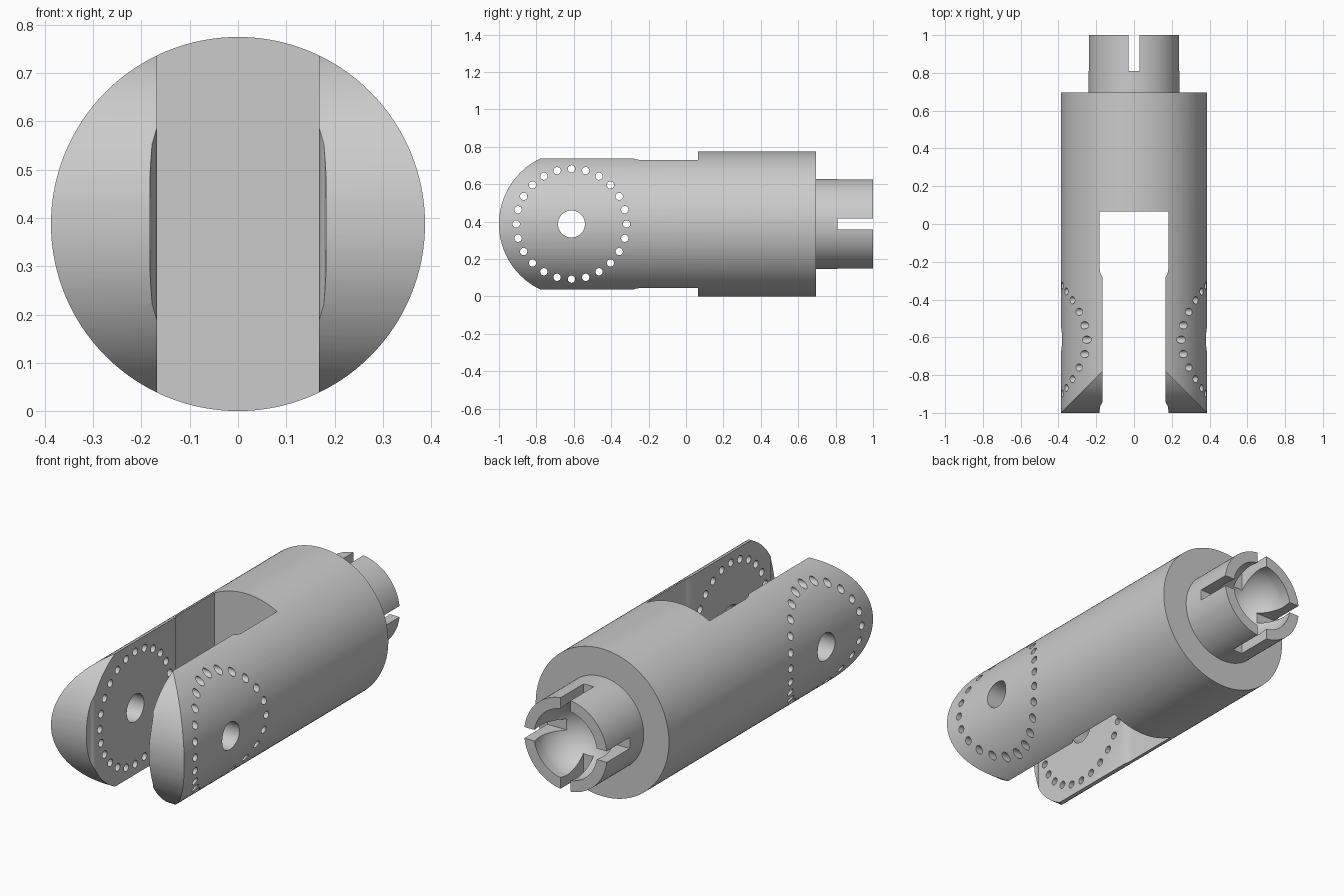
import bpy, bmesh
from math import sin, cos, pi, sqrt
from mathutils import Vector, Matrix

R = 0.3875          # body radius, also the height of the axis
PIVOT_Y = -0.6125   # centre of the rounded fork end

if "Cube" in bpy.data.objects:
    bpy.data.objects.remove(bpy.data.objects["Cube"], do_unlink=True)

grey = bpy.data.materials.new("light_grey")
grey.use_nodes = True
grey.diffuse_color = (0.6, 0.6, 0.6, 1)
grey.node_tree.nodes["Principled BSDF"].inputs["Base Color"].default_value = (0.6, 0.6, 0.6, 1)


def finish(name, bm):
    bmesh.ops.recalc_face_normals(bm, faces=bm.faces)
    mesh = bpy.data.meshes.new(name)
    bm.to_mesh(mesh)
    bm.free()
    mesh.materials.append(grey)
    obj = bpy.data.objects.new(name, mesh)
    bpy.context.collection.objects.link(obj)
    return obj


def lathe(name, profile, steps=128):
    """Revolve (radius, y) points about the long axis."""
    bm = bmesh.new()
    verts = [bm.verts.new((r, y, R)) for r, y in profile]
    edges = [bm.edges.new(pair) for pair in zip(verts, verts[1:])]
    bmesh.ops.spin(bm, geom=verts + edges, cent=(0, 0, R), axis=(0, 1, 0),
                   angle=2 * pi, steps=steps)
    bmesh.ops.remove_doubles(bm, verts=bm.verts, dist=1e-5)
    return finish(name, bm)


def prism(name, points, extrude):
    """Extrude a flat outline along a vector."""
    bm = bmesh.new()
    face = bm.faces.new([bm.verts.new(p) for p in points])
    new = bmesh.ops.extrude_face_region(bm, geom=[face])["geom"]
    bmesh.ops.translate(bm, vec=Vector(extrude),
                        verts=[v for v in new if isinstance(v, bmesh.types.BMVert)])
    return finish(name, bm)


def box(name, size, centre):
    bm = bmesh.new()
    bmesh.ops.create_cube(bm, size=1, matrix=Matrix.Translation(centre) @ Matrix.Diagonal((*size, 1)))
    return finish(name, bm)


def pin(name, radius, y, z, sides):
    """Round bar across the fork, turned slightly so its corners miss the body's edges."""
    bm = bmesh.new()
    place = Matrix.Translation((0, y, z)) @ Matrix.Rotation(pi / 2, 4, "Y")
    bmesh.ops.create_cone(bm, cap_ends=True, segments=sides, radius1=radius, radius2=radius,
                          depth=1, matrix=place @ Matrix.Rotation(0.07, 4, "Z"))
    return finish(name, bm)


def carve(target, cutter, operation="DIFFERENCE"):
    """Apply a boolean and discard the cutter."""
    mod = target.modifiers.new("carve", "BOOLEAN")
    mod.object, mod.operation, mod.solver = cutter, operation, "EXACT"
    bpy.context.view_layer.update()
    result = target.evaluated_get(bpy.context.evaluated_depsgraph_get())
    mesh = bpy.data.meshes.new_from_object(result)
    target.modifiers.clear()
    target.data = mesh
    bpy.data.objects.remove(cutter, do_unlink=True)


# Forked body
yoke = lathe("yoke_body", [(0, -1.05), (R, -1.05), (R, 0.695), (0, 0.695)])

# Round the fork tips in side profile
arc = [pi / 2 + pi * i / 64 for i in range(65)]
outline = [(-1, PIVOT_Y + R * cos(a), R + R * sin(a)) for a in arc]
outline += [(-1, 1.2, -0.3), (-1, 1.2, 1.1)]
carve(yoke, prism("tip_cutter", outline, (2, 0, 0)), "INTERSECT")

# Slot between the arms, narrower at the raised pads
half = [(0.182, -1.2), (0.182, -0.985), (0.178, -0.963), (0.168, -0.945),
        (0.168, -0.28), (0.178, -0.262), (0.182, -0.235), (0.182, 0.065)]
slot = half + [(-x, y) for x, y in reversed(half)]
carve(yoke, prism("slot_cutter", [(x, y, -0.5) for x, y in slot], (0, 0, 2)))

# Pivot hole and ring of index holes through both arms
carve(yoke, pin("pivot_cutter", 0.072, PIVOT_Y, R, 48))
for i in range(24):
    a = 2 * pi * i / 24
    carve(yoke, pin("index_cutter", 0.0195, PIVOT_Y + 0.295 * cos(a), R + 0.295 * sin(a), 20))

# Rear collar with a ball-shaped cup
BALL, BALL_Y, COLLAR = 0.19, 0.95, 0.241
rim = sqrt(BALL ** 2 - (1 - BALL_Y) ** 2)
cup = [(0, 0.69), (COLLAR, 0.69), (COLLAR, 1), (rim, 1)]
cup += [(BALL * cos(a), BALL_Y - BALL * sin(a)) for a in (pi / 2 * i / 16 for i in range(16))]
cup.append((0, BALL_Y - BALL))
socket = lathe("ball_socket", cup)

# Crossed slots split the collar into four fingers
for size in ((0.058, 0.4, 1), (1, 0.4, 0.058)):
    carve(socket, box("finger_cutter", size, (0, 1.01, R)))

# Smooth curved walls, crisp edges
for obj in (yoke, socket):
    bpy.ops.object.select_all(action="DESELECT")
    obj.select_set(True)
    bpy.context.view_layer.objects.active = obj
    bpy.ops.object.shade_smooth_by_angle(angle=pi / 6)
